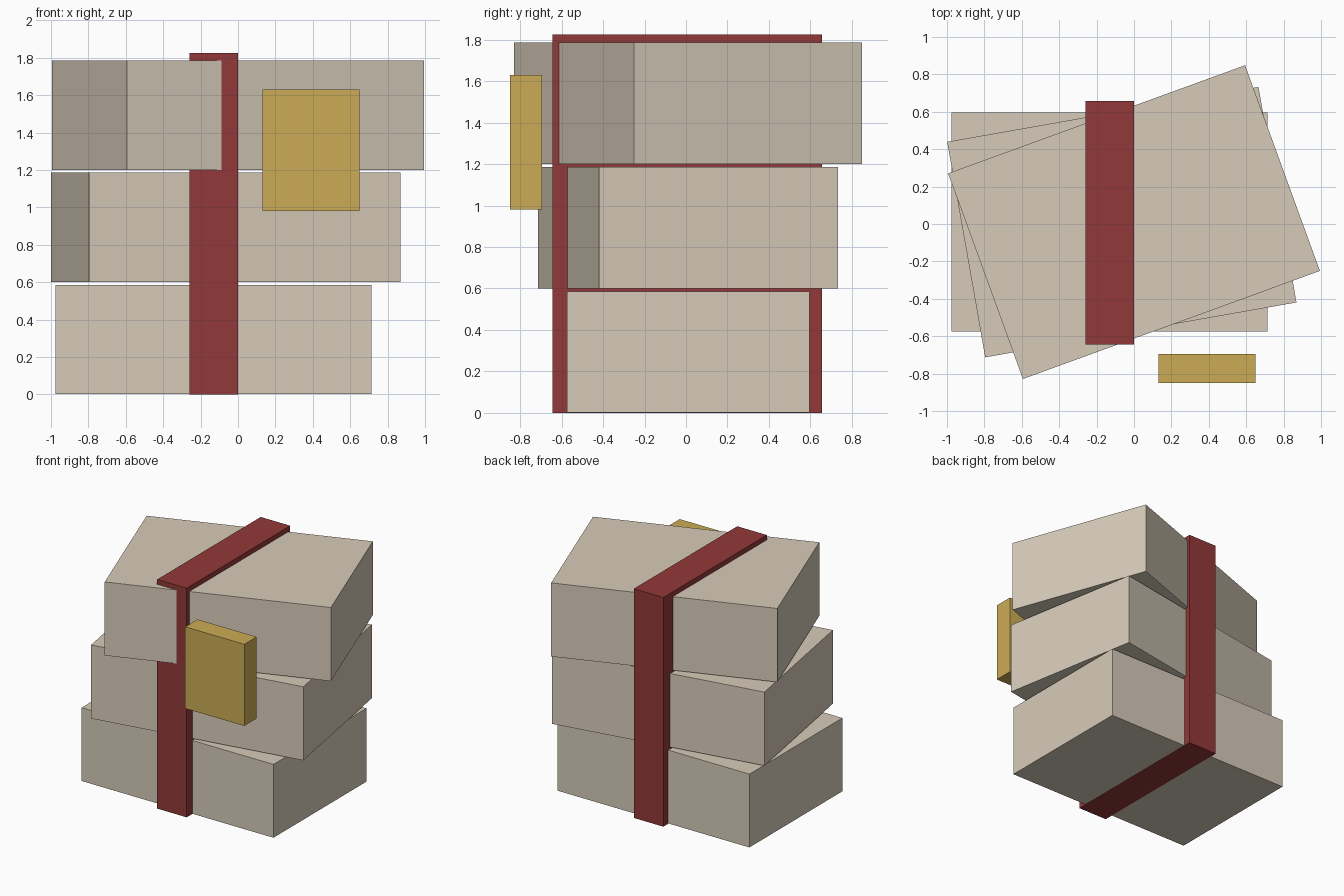
import bpy
from math import radians

if "Cube" in bpy.data.objects:
    bpy.data.objects.remove(bpy.data.objects["Cube"])


def material(name, color):
    m = bpy.data.materials.new(name)
    m.diffuse_color = (*color, 1)
    m.use_nodes = True
    m.node_tree.nodes["Principled BSDF"].inputs["Base Color"].default_value = m.diffuse_color
    return m


def box(name, center, size, mat, turn=0):
    bpy.ops.mesh.primitive_cube_add(size=1, location=center,
                                    rotation=(0, 0, radians(turn)))
    ob = bpy.context.object
    ob.name = name
    ob.scale = size
    bpy.ops.object.transform_apply(location=False, rotation=False, scale=True)
    ob.data.materials.append(mat)
    return ob


paper = material("paper", (0.68, 0.60, 0.49))
red = material("red_ribbon", (0.29, 0.04, 0.04))
gold = material("gold_tag", (0.60, 0.41, 0.09))

# Three stacked parcels, each turned and shifted a little further
for i in range(3):
    bottom = 0.6 * i + (0.002 if i == 0 else 0)
    top = 0.6 * i + 0.586
    box(f"parcel_{i + 1}", (-0.13 + 0.065 * i, 0.01, (bottom + top) / 2),
        (1.69, 1.17, top - bottom), paper, 10 * i)

# Ribbon band running around and through the stack
box("ribbon", (-0.13, 0.006, 0.9125), (0.26, 1.302, 1.825), red)

# Tag hanging at the front
box("tag", (0.39, -0.772, 1.305), (0.52, 0.155, 0.65), gold)
